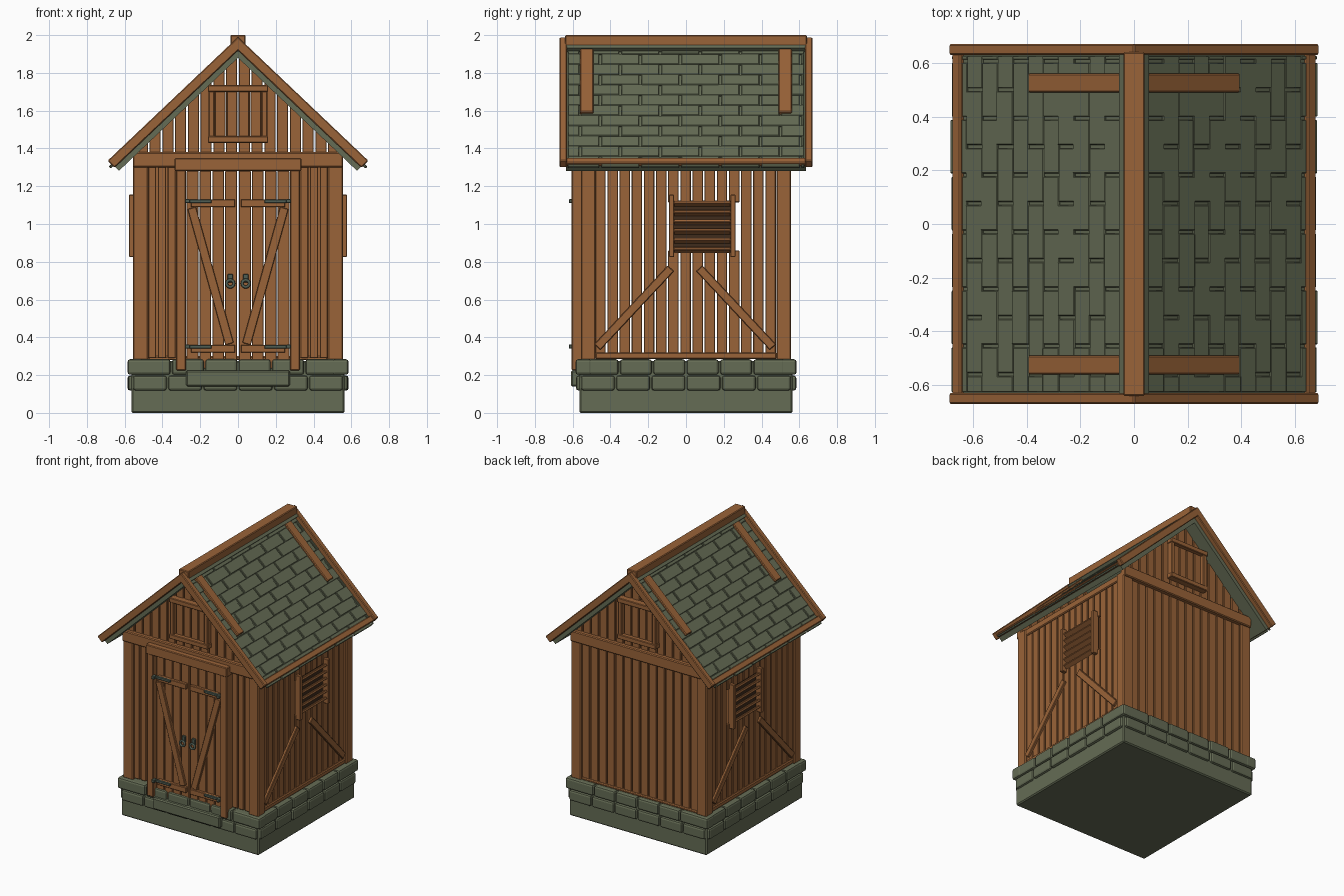
import bpy, bmesh, math, random
from mathutils import Matrix, Vector

random.seed(4)
if "Cube" in bpy.data.objects:
    bpy.data.objects.remove(bpy.data.objects["Cube"])


def material(name, rgb):
    m = bpy.data.materials.new(name)
    m.use_nodes = True
    m.diffuse_color = (*rgb, 1)
    m.node_tree.nodes["Principled BSDF"].inputs["Base Color"].default_value = (*rgb, 1)
    return m


WOOD = material("brown_wood", (0.32, 0.125, 0.04))
DARK = material("dark_wood", (0.05, 0.025, 0.012))
STONE = material("green_grey_stone", (0.13, 0.15, 0.09))
IRON = material("dark_iron", (0.08, 0.11, 0.085))


class Part:
    """Collects boxes into one named mesh object."""

    def __init__(self, name, mat, bevel=0.004, segments=1):
        self.name, self.mat, self.bevel, self.segments = name, mat, bevel, segments
        self.bm = bmesh.new()

    def box(self, x, y, z, matrix=None, top=None):
        verts = bmesh.ops.create_cube(self.bm, size=1)["verts"]
        for v in verts:
            upper = v.co.z > 0
            v.co = Vector([r[0] if c < 0 else r[1] for c, r in zip(v.co, (x, y, z))])
            if top and upper:
                v.co.z = top(v.co.x)
            if matrix:
                v.co = matrix @ v.co
        return self

    def finish(self):
        bmesh.ops.recalc_face_normals(self.bm, faces=self.bm.faces)
        mesh = bpy.data.meshes.new(self.name)
        self.bm.to_mesh(mesh)
        self.bm.free()
        mesh.materials.append(self.mat)
        ob = bpy.data.objects.new(self.name, mesh)
        bpy.context.collection.objects.link(ob)
        if self.bevel:
            mod = ob.modifiers.new("Bevel", "BEVEL")
            mod.width, mod.segments = self.bevel, self.segments
        return ob


def strips(lo, hi, count, gap):
    step = (hi - lo) / count
    return [(lo + i * step + gap / 2, lo + (i + 1) * step - gap / 2) for i in range(count)]


def spin(angle):
    return Matrix.Rotation(angle, 4, "Z")


# Foundation block and two courses of rounded stones
Part("foundation", STONE, 0.008).box((-0.565, 0.565), (-0.565, 0.565), (0, 0.275)).finish()
stones = Part("foundation_stones", STONE, 0.014, 2)
for side in range(4):
    for z, cuts in (((0.118, 0.198), (-0.56, 0.56)), ((0.202, 0.284), (-0.53, 0.53))):
        blocks = strips(cuts[0], cuts[1], 6, 0.008)
        if cuts[1] < 0.55:
            blocks += [(0.534, 0.585)]
            stones.box((-0.585, -0.534), (-0.585, -0.5), z, spin(side * math.pi / 2))
        for b in blocks:
            out = 0.58 + random.uniform(0, 0.006)
            stones.box(b, (-out, -0.5), z, spin(side * math.pi / 2))
stones.finish()
Part("door_step", STONE, 0.008).box((-0.275, 0.275), (-0.61, -0.55), (0.14, 0.225)).finish()

# Roof frame: u runs down the slope, w points out of it
APEX, PITCH = 1.99, math.radians(43.5)
C, S = math.cos(PITCH), math.sin(PITCH)


def slope(s):
    return Matrix(((s * C, 0, s * S, 0), (0, 1, 0, 0), (-S, 0, C, APEX), (0, 0, 0, 1)))


def under_roof(x):
    return APEX - abs(x) * S / C - 0.1


# Corner posts and beams
frame = Part("corner_posts_and_beams", WOOD, 0.006)
for sx in (-1, 1):
    for sy in (-1, 1):
        frame.box(sorted((sx * 0.475, sx * 0.557)), sorted((sy * 0.478, sy * 0.557)), (0.28, 1.34))
    frame.box(sorted((sx * 0.51, sx * 0.55)), (-0.48, 0.48), (0.285, 0.32))
    frame.box(sorted((sx * 0.5, sx * 0.55)), (-0.55, 0.55), (1.29, 1.34))
for sy in (-1, 1):
    frame.box((-0.557, 0.557), sorted((sy * 0.52, sy * 0.57)), (1.3, 1.38))
frame.box((-0.475, 0.475), (0.51, 0.55), (0.28, 0.3))
frame.finish()

# Wall planks, with open slits between them
walls = Part("wall_planks", WOOD, 0.003)
for sx in (-1, 1):
    for b in strips(-0.485, 0.48, 15, 0.009):
        heights = [(0.29, 1.32)]
        if b[1] > -0.06 and b[0] < 0.23:
            heights = [(0.29, 0.86), (1.115, 1.32)]
        for z in heights:
            walls.box(sorted((sx * 0.52, sx * 0.54)), b, z)
    for b in strips(0.325, 0.48, 3, 0.009):
        walls.box(sorted((sx * b[0], sx * b[1])), (-0.54, -0.52), (0.29, 1.32))
for b in strips(-0.48, 0.48, 14, 0.009):
    walls.box(b, (0.52, 0.54), (0.285, 1.32))
for sy in (-1, 1):
    for b in strips(-0.54, 0.54, 16, 0.009):
        walls.box(b, sorted((sy * 0.52, sy * 0.54)), (1.32, 1.9), top=under_roof)
walls.finish()

# Gable hatches, front and back
hatch = Part("gable_hatches", WOOD)
for turn in (0, math.pi):
    m = spin(turn)
    for z in ((1.43, 1.465), (1.7, 1.735)):
        hatch.box((-0.16, 0.16), (-0.585, -0.53), z, m)
    for s in (-1, 1):
        hatch.box(sorted((s * 0.125, s * 0.155)), (-0.58, -0.53), (1.46, 1.705), m)
    for b in strips(-0.125, 0.125, 4, 0.006):
        hatch.box(b, (-0.555, -0.535), (1.46, 1.705), m)
hatch.finish()

# Door frame
jambs = Part("door_frame", WOOD, 0.005)
for s in (-1, 1):
    jambs.box(sorted((s * 0.275, s * 0.328)), (-0.605, -0.53), (0.225, 1.3))
jambs.box((-0.335, 0.335), (-0.61, -0.53), (1.28, 1.35)).finish()


def brace(part, axis, a, b, width, depth):
    """Diagonal board from a to b in a wall plane; axis is the plane's horizontal."""
    a, b = Vector(a), Vector(b)
    d = b - a
    mid = (a + b) / 2
    if axis == "x":
        m = Matrix.Translation((mid.x, 0, mid.y)) @ Matrix.Rotation(-math.atan2(d.y, d.x), 4, "Y")
        part.box((-d.length / 2, d.length / 2), depth, (-width / 2, width / 2), m)
    else:
        m = Matrix.Translation((0, mid.x, mid.y)) @ Matrix.Rotation(math.atan2(d.y, d.x), 4, "X")
        part.box(depth, (-d.length / 2, d.length / 2), (-width / 2, width / 2), m)


# Double doors with ledges, braces, hinges and ring handles
doors = Part("door_leaves", WOOD, 0.003)
hinges = Part("door_hinges", IRON, 0.003)
for s in (-1, 1):
    for b in strips(0.003, 0.275, 4, 0.006):
        doors.box(sorted((s * b[0], s * b[1])), (-0.57, -0.545), (0.235, 1.28))
    for z in (0.34, 1.11):
        doors.box(sorted((s * 0.015, s * 0.25)), (-0.59, -0.565), (z - 0.02, z + 0.02))
        hinges.box(sorted((s * 0.14, s * 0.275)), (-0.6, -0.585), (z, z + 0.02))
        hinges.box(sorted((s * 0.255, s * 0.28)), (-0.62, -0.585), (z, z + 0.022))
    brace(doors, "x", (s * 0.245, 1.085), (s * 0.045, 0.365), 0.046, (-0.588, -0.565))
    hinges.box(sorted((s * 0.027, s * 0.055)), (-0.585, -0.565), (0.69, 0.735))
    bpy.ops.mesh.primitive_torus_add(major_segments=16, minor_segments=8, major_radius=0.019,
                                     minor_radius=0.008, location=(s * 0.041, -0.595, 0.685),
                                     rotation=(math.pi / 2, 0, 0))
    ring = bpy.context.object
    ring.name = "left_door_ring" if s > 0 else "right_door_ring"
    ring.data.materials.append(IRON)
    bpy.ops.object.shade_smooth()
doors.finish()
hinges.finish()

# Side vents and wall braces
vents = Part("side_vents", WOOD, 0.003)
backs = Part("vent_backings", DARK, 0)
braces = Part("wall_braces", WOOD)
for s in (-1, 1):
    for y in (-0.09, 0.235):
        vents.box(sorted((s * 0.53, s * 0.577)), (y, y + 0.027), (0.825, 1.155))
    for i in range(6):
        z = 0.862 + i * 0.049
        m = Matrix.Translation((s * 0.548, 0, z)) @ Matrix.Rotation(-s * 0.5, 4, "Y")
        vents.box((-0.02, 0.02), (-0.065, 0.237), (-0.008, 0.008), m)
    backs.box(sorted((s * 0.525, s * 0.532)), (-0.068, 0.24), (0.85, 1.125))
    for e in (-1, 1):
        brace(braces, "y", (-0.005 + e * 0.075, 0.765), (-0.005 + e * 0.465, 0.348), 0.045,
              sorted((s * 0.535, s * 0.556)))
for p in (vents, backs, braces):
    p.finish()

# Roof slabs, staggered shingles and timber trim
slabs = Part("roof_slabs", STONE, 0)
shingles = Part("roof_shingles", STONE, 0.003)
trim = Part("roof_trim", WOOD, 0.005)
ROWS = 12
for s in (-1, 1):
    m = slope(s)
    slabs.box((0, 0.945), (-0.635, 0.635), (-0.08, -0.036), m)
    for r in range(ROWS):
        u = 0.02 + r * 0.945 / ROWS
        cuts = [-0.632] + [-0.56 + 0.106 * (r % 2) + 0.212 * i for i in range(6)] + [0.632]
        for a, b in zip(cuts, cuts[1:]):
            if b - a > 0.02:
                j = random.uniform(-0.003, 0.003)
                tilt = m @ Matrix.Translation((u, 0, -0.029)) @ Matrix.Rotation(-0.03, 4, "Y")
                shingles.box((0, 0.08 + j), (a + 0.006, b - 0.006), (-0.014, j / 2), tilt)
    for e in (-1, 1):
        trim.box((0, 0.951), sorted((e * 0.63, e * 0.67)), (-0.052, 0), m)
        trim.box((0.01, 0.56), sorted((e * 0.49, e * 0.56)), (-0.05, -0.014), m)
    trim.box((0.909, 0.951), (-0.635, 0.635), (-0.045, -0.016), m)
trim.box((-0.04, 0.04), (-0.64, 0.64), (1.935, 2.0))
for p in (slabs, shingles, trim):
    p.finish()
